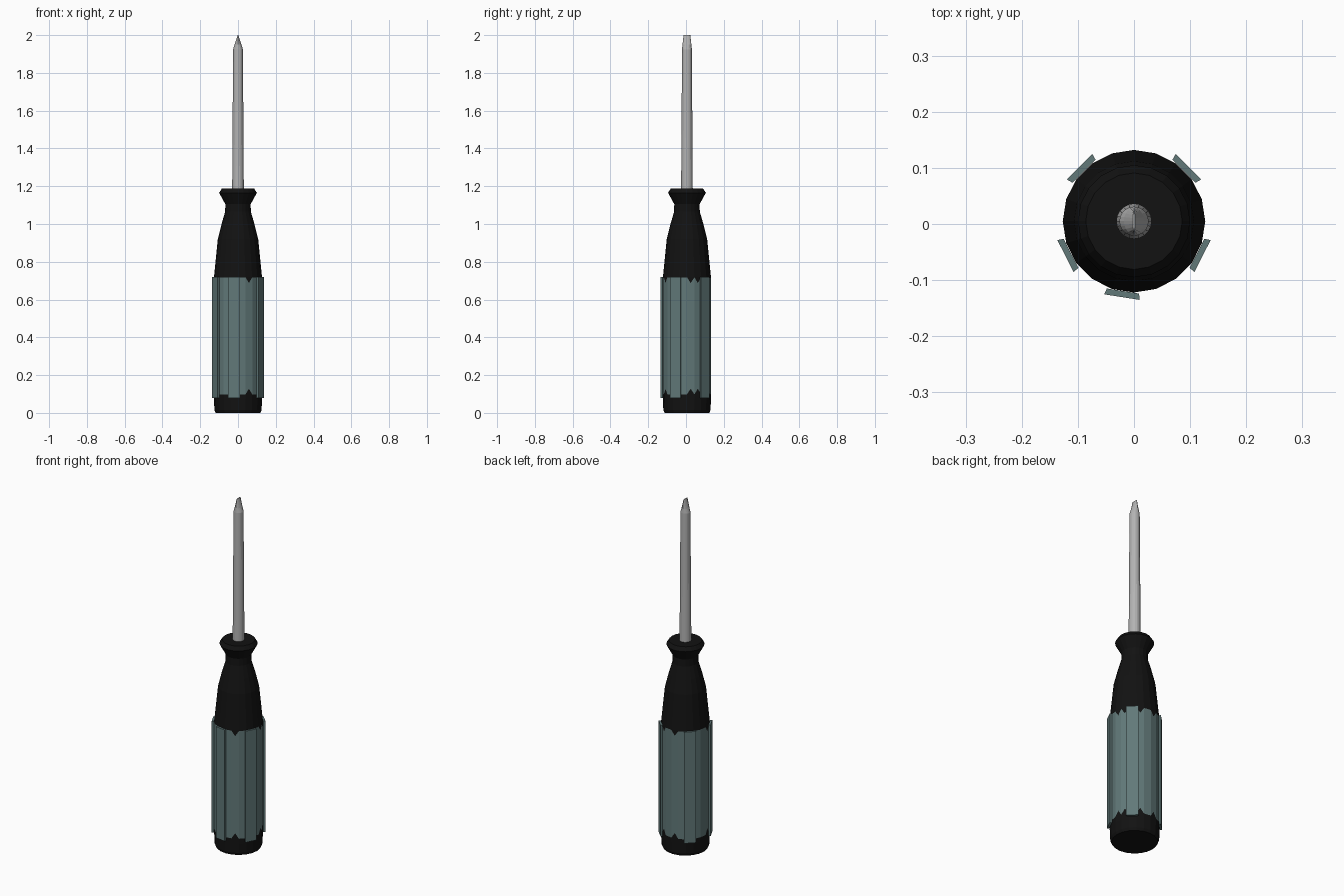
import bpy, bmesh
from math import sin, cos, radians, pi

if "Cube" in bpy.data.objects:
    bpy.data.objects.remove(bpy.data.objects["Cube"])

SIDES = 20
CY = 0.005  # handle axis offset in y


def material(name, color):
    m = bpy.data.materials.new(name)
    m.diffuse_color = (*color, 1)
    m.use_nodes = True
    m.node_tree.nodes["Principled BSDF"].inputs["Base Color"].default_value = m.diffuse_color
    return m


def loft(name, rings, mat=None, cap=True):
    """Skin a list of equally long vertex rings."""
    bm = bmesh.new()
    loops = [[bm.verts.new(p) for p in ring] for ring in rings]
    for a, b in zip(loops, loops[1:]):
        n = len(a)
        for i in range(n):
            j = (i + 1) % n
            bm.faces.new((a[i], a[j], b[j], b[i]))
    if cap:
        bm.faces.new(loops[0][::-1])
        bm.faces.new(loops[-1])
    bmesh.ops.recalc_face_normals(bm, faces=bm.faces)
    me = bpy.data.meshes.new(name)
    bm.to_mesh(me)
    bm.free()
    ob = bpy.data.objects.new(name, me)
    bpy.context.collection.objects.link(ob)
    if mat:
        me.materials.append(mat)
    return ob


def ring(rx, z, ry=None):
    ry = rx if ry is None else ry
    return [(rx * cos(2 * pi * i / SIDES), CY + ry * sin(2 * pi * i / SIDES), z)
            for i in range(SIDES)]


black = material("black_plastic", (0.006, 0.006, 0.006))
teal = material("teal_rubber", (0.12, 0.19, 0.19))
steel = material("steel", (0.45, 0.45, 0.45))

# Handle body with flared collar
profile = [(0.118, 0.0), (0.125, 0.015), (0.127, 0.07), (0.127, 0.72),
           (0.107, 0.92), (0.087, 1.0), (0.068, 1.065), (0.067, 1.105),
           (0.1, 1.165), (0.086, 1.187)]
loft("handle", [ring(r, z) for r, z in profile], black)

# Thin grip sleeve, notched at a few facet centres
NOTCHES = {297, 9, 27, 63, 99, 189}


def sleeve_ring(top):
    pts = []
    for i in range(2 * SIDES):
        a = i * 9
        r = 0.1285 * (cos(radians(9)) if i % 2 else 1)
        cut = 0.03 if a in NOTCHES else 0
        z = 0.718 - cut if top else 0.098 + cut
        pts.append((r * cos(radians(a)), CY + r * sin(radians(a)), z))
    return pts


loft("grip_sleeve", [sleeve_ring(False), sleeve_ring(True)], teal, cap=False)

# Five raised flat grip strips
for k, deg in enumerate((45, 135, 207, 261, 333)):
    a = radians(deg)
    corners = [(0.126, -0.029), (0.137, -0.032), (0.137, 0.032), (0.126, 0.029)]
    sect = [(r * cos(a) - t * sin(a), CY + r * sin(a) + t * cos(a))
            for r, t in corners]
    loft(f"grip_strip_{k + 1}", [[(x, y, z) for x, y in sect] for z in (0.08, 0.72)], teal)

# Shaft ending in a chisel tip whose edge runs along y
loft("shaft", [ring(0.031, 1.15), ring(0.026, 1.925),
               ring(0.018, 1.95, 0.0235), ring(0.002, 2.0, 0.018)], steel)
